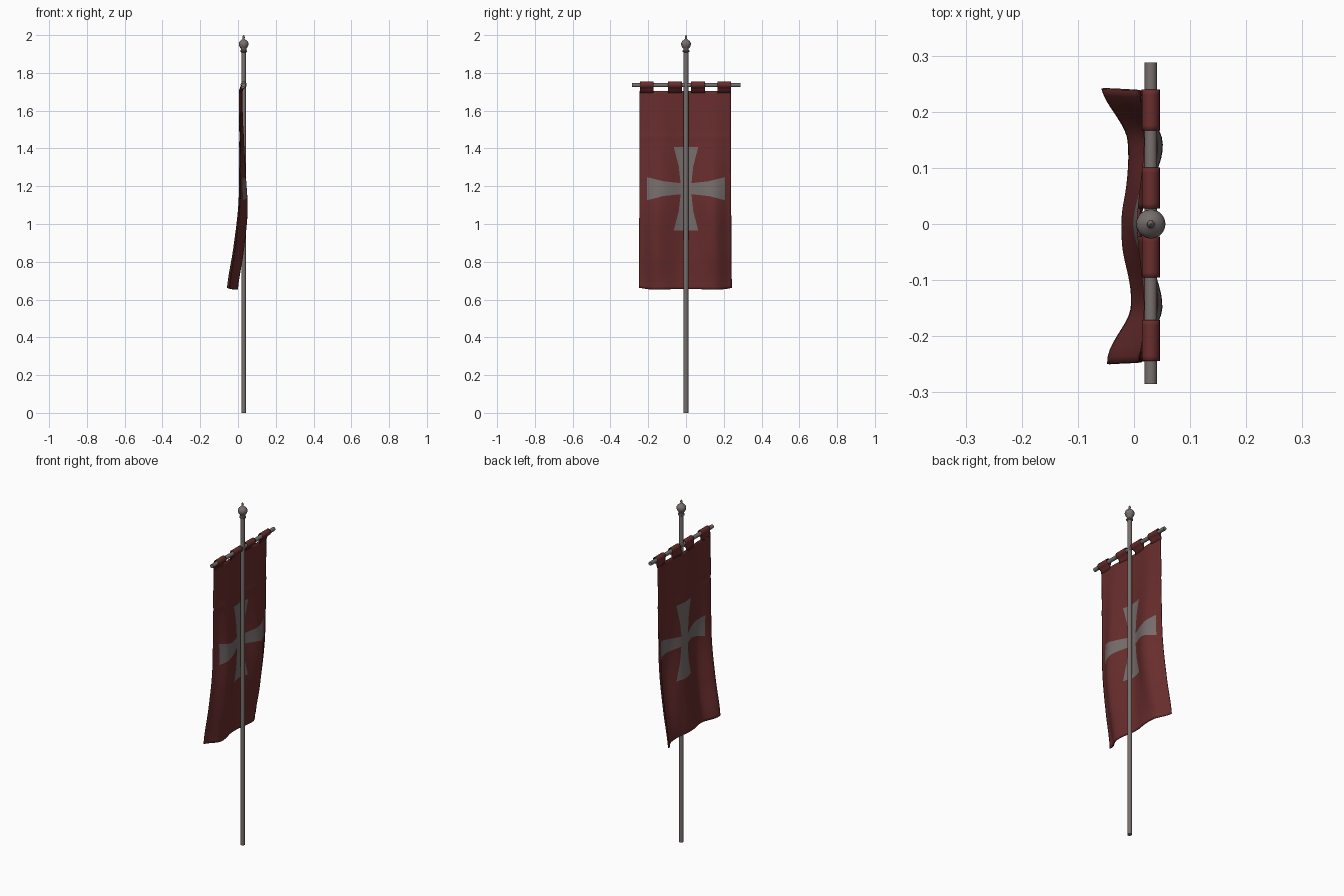
import bpy, bmesh, math
from mathutils import Vector

if "Cube" in bpy.data.objects:
    bpy.data.objects.remove(bpy.data.objects["Cube"])

PX = 0.03                      # pole and bar axis
TOP, BOT, Y0, Y1 = 1.705, 0.655, -0.245, 0.237
CZ = 1.187                     # emblem centre height


def mat(name, rgb):
    m = bpy.data.materials.new(name)
    m.diffuse_color = (*rgb, 1)
    m.use_nodes = True
    m.node_tree.nodes["Principled BSDF"].inputs["Base Color"].default_value = m.diffuse_color
    return m


RED = mat("dark red cloth", (0.14, 0.026, 0.026))
PALE = mat("pale grey emblem", (0.185, 0.155, 0.15))
METAL = mat("grey metal", (0.185, 0.16, 0.152))


def finish(name, bm, mats, angle=40):
    me = bpy.data.meshes.new(name)
    bm.to_mesh(me)
    bm.free()
    ob = bpy.data.objects.new(name, me)
    bpy.context.collection.objects.link(ob)
    for m in mats:
        me.materials.append(m)
    bpy.context.view_layer.objects.active = ob
    ob.select_set(True)
    bpy.ops.object.shade_smooth_by_angle(angle=math.radians(angle))
    ob.select_set(False)
    return ob


def lathe(name, profile, n=24):
    bm = bmesh.new()
    rings = [[bm.verts.new((PX + r * math.cos(2 * math.pi * i / n),
                            r * math.sin(2 * math.pi * i / n), z)) for i in range(n)]
             for r, z in profile]
    for a, b in zip(rings, rings[1:]):
        for i in range(n):
            j = (i + 1) % n
            bm.faces.new((a[i], a[j], b[j], b[i]))
    bm.faces.new(rings[0][::-1])
    bm.faces.new(rings[-1])
    return finish(name, bm, [METAL])


# Pole and finial
lathe("pole", [(0.0125, 0), (0.0125, 1.92)])
lathe("finial", [(0.012, 1.908), (0.018, 1.912), (0.018, 1.918), (0.014, 1.922),
                 (0.014, 1.928), (0.019, 1.934), (0.024, 1.943), (0.026, 1.953),
                 (0.0245, 1.961), (0.019, 1.969), (0.011, 1.975), (0.006, 1.979),
                 (0.005, 1.984), (0.0065, 1.988), (0.005, 1.994), (0.001, 2.0)])

# Crossbar
bpy.ops.mesh.primitive_cylinder_add(vertices=20, radius=0.011, depth=0.573,
                                    location=(PX, 0.0015, 1.735),
                                    rotation=(math.pi / 2, 0, 0))
bar = bpy.context.object
bar.name = "crossbar"
bar.data.materials.append(METAL)
bpy.ops.object.shade_smooth_by_angle(angle=math.radians(40))

# Cloth drape: depth at centre, fold and edge for six evenly spaced heights
CENTRE = [0.008, 0.009, 0.008, 0.006, -0.005, -0.020]
FOLD = [0.020, 0.026, 0.038, 0.049, 0.028, -0.004]
EDGE = [0.016, 0.013, 0.011, 0.006, -0.015, -0.046]


def curve(vals, t):
    f = min(max(t, 0), 1) * (len(vals) - 1)
    i = min(int(f), len(vals) - 2)
    u = f - i
    p = [vals[min(max(i + k, 0), len(vals) - 1)] for k in (-1, 0, 1, 2)]
    return 0.5 * (2 * p[1] + (p[2] - p[0]) * u + (2 * p[0] - 5 * p[1] + 4 * p[2] - p[3]) * u * u
                  + (3 * p[1] - p[0] - 3 * p[2] + p[3]) * u ** 3)


def ease(u):
    u = min(max(u, 0), 1)
    return u * u * (3 - 2 * u)


def depth(y, z):
    t = (TOP - z) / (TOP - BOT)
    c, f, e = curve(CENTRE, t), curve(FOLD, t), curve(EDGE, t)
    a = abs(y)
    x = c + (f - c) * ease(a / 0.145) if a < 0.145 else f + (e - f) * ease((a - 0.145) / 0.1)
    if y > 0:
        x -= 0.012 * t * t * ease((a - 0.1) / 0.135)
    # seam ridge and fine wrinkles
    x += 0.003 * math.exp(-((z - 1.46) / 0.012) ** 2)
    return x + 0.002 * math.sin(38 * y + 9 * z) * t * ease(a / 0.06)


def arm(d):                    # flared half width of an emblem arm
    return max(0.026 + 0.11 * d, 0.26 * d + 0.008)


# Flat cloth grid, cut along the emblem outline, coloured, then draped
bm = bmesh.new()
NY, NZ = 40, 70
grid = [[bm.verts.new((0, Y0 + (Y1 - Y0) * j / NY, BOT + (TOP - BOT) * i / NZ))
         for j in range(NY + 1)] for i in range(NZ + 1)]
for i in range(NZ):
    for j in range(NY):
        bm.faces.new((grid[i][j], grid[i][j + 1], grid[i + 1][j + 1], grid[i + 1][j]))


def cut(y, z, ny, nz):
    near = [f for f in bm.faces if abs(f.calc_center_median().z - CZ) < 0.25]
    geom = near + list({e for f in near for e in f.edges}) + list({v for f in near for v in f.verts})
    bmesh.ops.bisect_plane(bm, geom=geom, dist=1e-5, plane_co=(0, y, CZ + z),
                           plane_no=Vector((0, ny, nz)).normalized())


for s in (-1, 1):
    cut(s * 0.205, 0, 1, 0)
    cut(0, s * 0.221, 0, 1)
    for base, slope in ((0.026, 0.11), (0.008, 0.26)):
        for k in (-1, 1):
            cut(0, s * base, -k * slope, 1)
            cut(s * base, 0, 1, -k * slope)
for f in bm.faces:
    c = f.calc_center_median()
    a, b = abs(c.y), abs(c.z - CZ)
    f.material_index = int((a < 0.205 and b < arm(a)) or (b < 0.221 and a < arm(b)))
for v in bm.verts:
    y, z = v.co.y, v.co.z
    t = (TOP - z) / (TOP - BOT)
    v.co = (depth(y, z), y * (1 + 0.02 * t * t),
            z + 0.008 * t ** 4 * math.cos(y * 24) * (abs(y) / 0.24) ** 2)
cloth = finish("banner_cloth", bm, [RED, PALE], 60)
sol = cloth.modifiers.new("thickness", 'SOLIDIFY')
sol.thickness = 0.005
sol.offset = 0

# Hanging tabs: teardrop loops around the crossbar
for n, yc in enumerate((-0.208, -0.059, 0.064, 0.203)):
    bm = bmesh.new()
    rows = []
    for k in range(9):
        y = yc - 0.0365 + 0.073 * k / 8
        xb = depth(y, 1.70)
        prof = [(xb - 0.001, 1.695), (xb - 0.001, 1.71)]
        for i in range(15):
            a = math.radians(200 - 260 * i / 14)
            prof.append((PX + 0.0145 * math.cos(a), 1.737 + 0.0165 * math.sin(a)))
        prof += [(xb + 0.006, 1.712), (xb + 0.002, 1.695)]
        rows.append([bm.verts.new((x, y, z)) for x, z in prof])
    for a, b in zip(rows, rows[1:]):
        for i in range(len(a) - 1):
            bm.faces.new((a[i], b[i], b[i + 1], a[i + 1]))
    tab = finish("hanging_tab_%d" % (n + 1), bm, [RED], 60)
    s = tab.modifiers.new("thickness", 'SOLIDIFY')
    s.thickness = 0.003
    s.offset = 0
